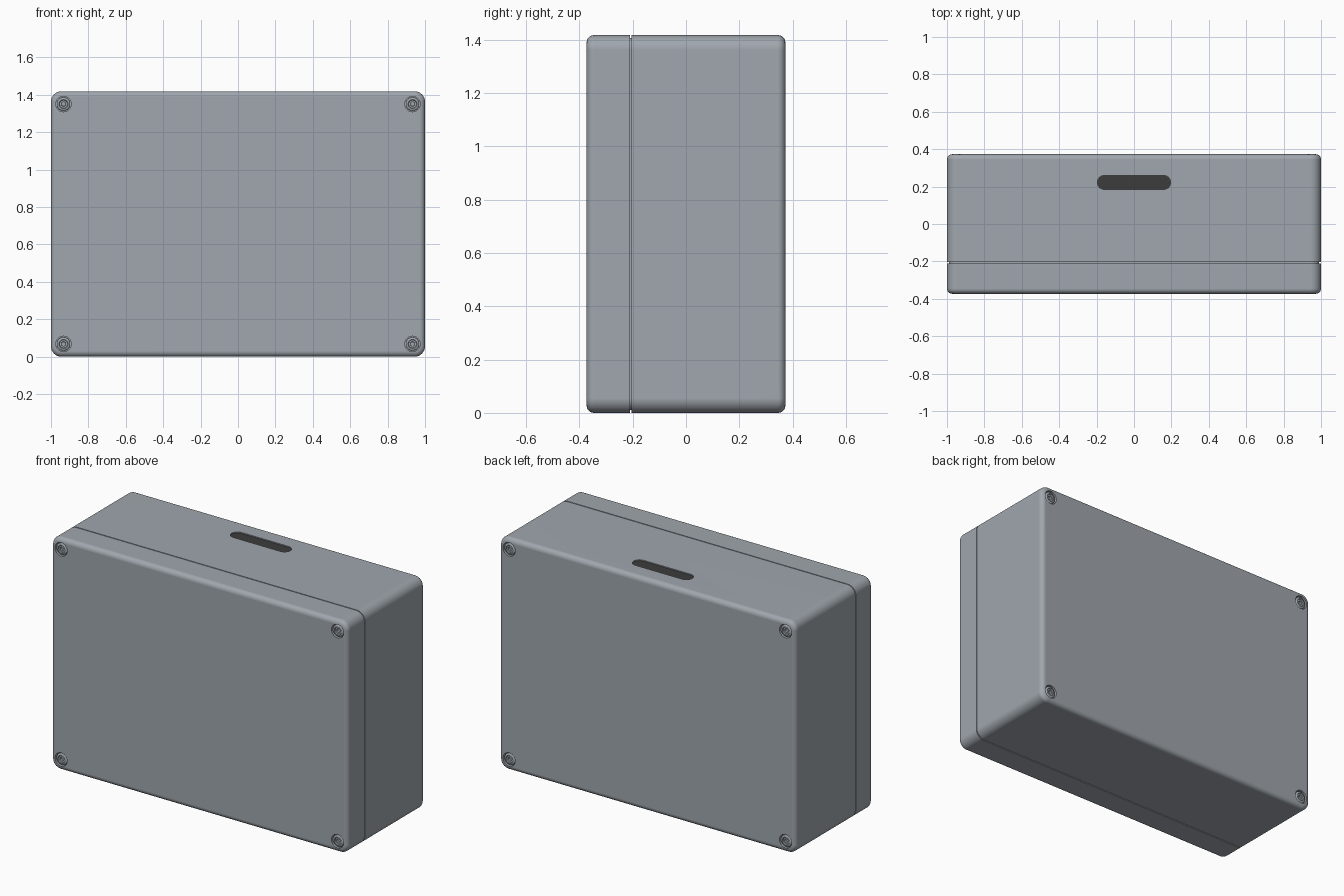
import bpy, bmesh, math
from math import sin, cos, pi

if "Cube" in bpy.data.objects:
    bpy.data.objects.remove(bpy.data.objects["Cube"])

HX, HZ, ZC = 1.0, 0.709, 0.709      # half width, half height, centre height
YF, YB, SEAM = -0.373, 0.373, -0.207
FILLET, CORNER = 0.028, 0.055


def material(name, rgb):
    m = bpy.data.materials.new(name)
    m.diffuse_color = (*rgb, 1)
    m.use_nodes = True
    m.node_tree.nodes["Principled BSDF"].inputs["Base Color"].default_value = m.diffuse_color
    return m


GREY = material("grey casing", (0.35, 0.385, 0.42))
DARK = material("dark slot", (0.045, 0.045, 0.045))


def rounded_rect(hw, hh, r, n=8):
    pts = []
    for k, (sx, sz) in enumerate([(1, 1), (-1, 1), (-1, -1), (1, -1)]):
        for i in range(n + 1):
            a = (k + i / n) * pi / 2
            pts.append((sx * (hw - r) + r * cos(a), sz * (hh - r) + r * sin(a)))
    return pts


def loft(name, rings, mat):
    """Closed solid through a list of equal-length point rings."""
    bm = bmesh.new()
    vs = [[bm.verts.new(p) for p in ring] for ring in rings]
    for a, b in zip(vs, vs[1:]):
        for i in range(len(a)):
            j = (i + 1) % len(a)
            bm.faces.new((a[i], a[j], b[j], b[i]))
    bm.faces.new(vs[0])
    bm.faces.new(vs[-1])
    bmesh.ops.recalc_face_normals(bm, faces=bm.faces)
    me = bpy.data.meshes.new(name)
    bm.to_mesh(me)
    bm.free()
    me.materials.append(mat)
    ob = bpy.data.objects.new(name, me)
    bpy.context.collection.objects.link(ob)
    return ob


def shell(name, profile):
    """Rounded box shell from (y, inset) steps."""
    return loft(name, [[(x, y, z + ZC) for x, z in
                        rounded_rect(HX - d, HZ - d, CORNER - d)]
                       for y, d in profile], GREY)


def turned(name, x, z, profile, n=32):
    """Lathe around a y axis from (y, radius) steps."""
    return loft(name, [[(x + r * cos(2 * pi * i / n), y, z + r * sin(2 * pi * i / n))
                        for i in range(n)] for y, r in profile], GREY)


def slot_block(name, z0, z1, grow, mat):
    pts = rounded_rect(0.198 + grow, 0.04 + grow, 0.0399 + grow)
    return loft(name, [[(x, y + 0.222, z) for x, y in pts] for z in (z0, z1)], mat)


def cut(ob, cutter):
    m = ob.modifiers.new("cut", "BOOLEAN")
    m.operation, m.solver, m.object = "DIFFERENCE", "EXACT", cutter
    bpy.context.view_layer.objects.active = ob
    bpy.ops.object.modifier_apply(modifier=m.name)
    bpy.data.objects.remove(cutter)


def smooth(ob):
    bpy.ops.object.select_all(action="DESELECT")
    ob.select_set(True)
    bpy.context.view_layer.objects.active = ob
    bpy.ops.object.shade_smooth_by_angle(angle=math.radians(32))
    w = ob.modifiers.new("weighted", "WEIGHTED_NORMAL")
    w.keep_sharp = True


# lid and body, each with a small step forming the seam groove
arc = [(FILLET * (1 - sin(i * pi / 12)), FILLET * (1 - cos(i * pi / 12)))
       for i in range(6, -1, -1)]       # (depth from face, inset)
fillet = [(d, FILLET * (1 - cos(math.asin(1 - d / FILLET)))) for d, _ in arc]
lid = shell("lid", [(YF + d, s) for d, s in fillet]
            + [(SEAM - 0.003, 0), (SEAM - 0.003, 0.01), (SEAM, 0.01)])
body = shell("body", [(SEAM, 0.01), (SEAM + 0.003, 0.01), (SEAM + 0.003, 0)]
             + [(YB - d, s) for d, s in reversed(fillet)])

# countersunk screws at every corner, front and back
for ob, face, s, side in ((lid, YF, 1, "front"), (body, YB, -1, "back")):
    for x in (-0.933, 0.933):
        for z in (0.068, 1.35):
            cut(ob, turned("screw_hole", x, z, [(face - s * 0.01, 0.041),
                                                (face + s * 0.025, 0.041)]))
            screw = turned(side + "_screw", x, z,
                           [(face + s * 0.026, 0.036), (face + s * 0.008, 0.036),
                            (face + s * 0.004, 0.031), (face + s * 0.003, 0.024),
                            (face + s * 0.009, 0.021), (face + s * 0.009, 0.012),
                            (face + s * 0.02, 0.011)], 24)
            smooth(screw)

# cable slot in the top
cut(body, slot_block("slot_cutter", 2 * HZ - 0.03, 2 * HZ + 0.02, 0, GREY))
slot_block("slot_opening", 2 * HZ - 0.031, 2 * HZ - 0.006, 0.0005, DARK)

smooth(lid)
smooth(body)
